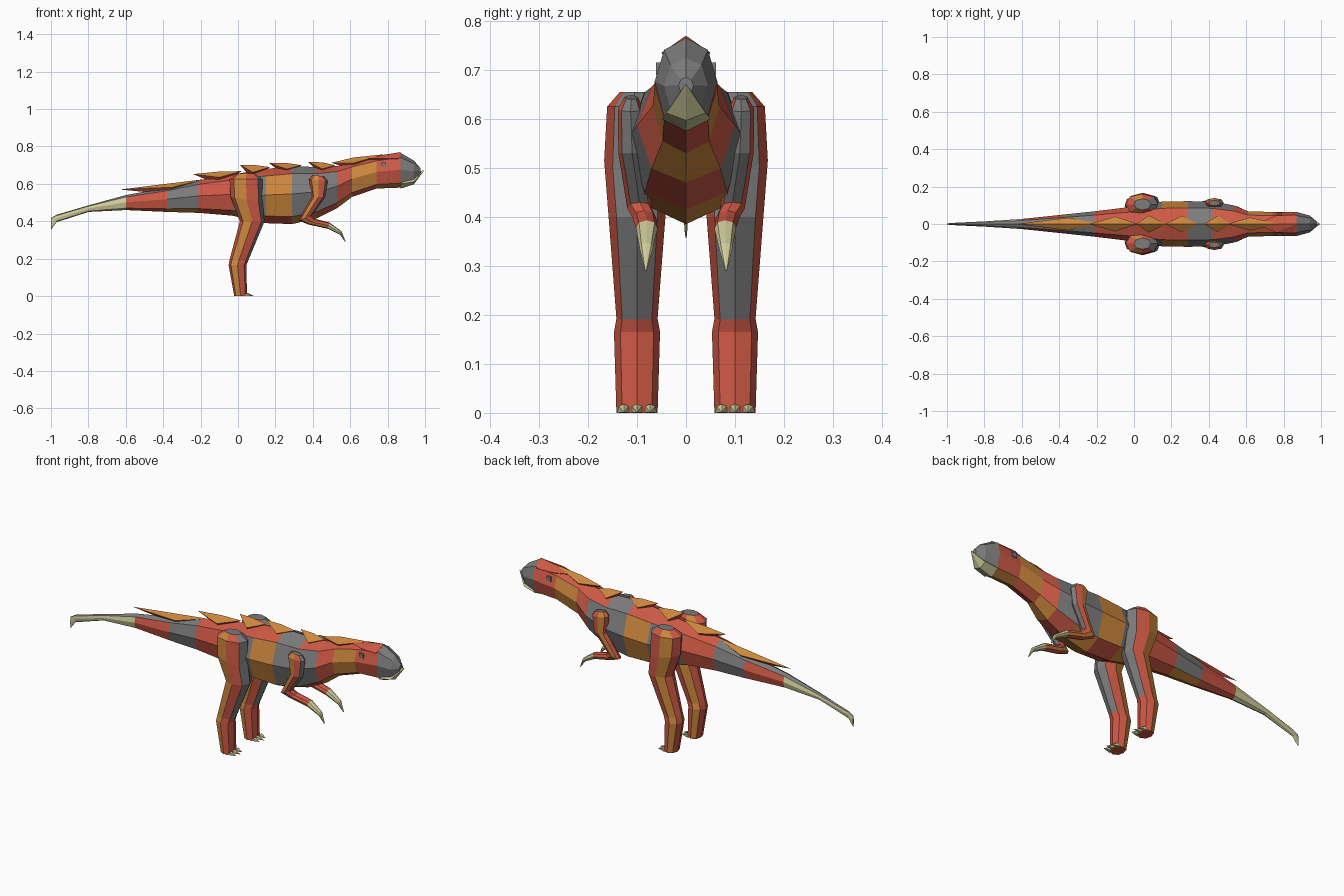
import bpy, bmesh

cube = bpy.data.objects.get("Cube")
if cube:
    bpy.data.objects.remove(cube, do_unlink=True)

MATS = []
for name, col in [("brick_red", (.62, .1, .06)), ("slate_grey", (.2, .2, .2)),
                  ("burnt_orange", (.6, .24, .045)), ("claw_cream", (.62, .6, .32))]:
    m = bpy.data.materials.new(name)
    m.use_nodes = True
    m.diffuse_color = (*col, 1)
    m.node_tree.nodes["Principled BSDF"].inputs["Base Color"].default_value = (*col, 1)
    MATS.append(m)
CODE = "rgoc"  # one letter per material


def finish(bm, name):
    bmesh.ops.recalc_face_normals(bm, faces=bm.faces)
    me = bpy.data.meshes.new(name)
    bm.to_mesh(me)
    bm.free()
    for m in MATS:
        me.materials.append(m)
    ob = bpy.data.objects.new(name, me)
    bpy.context.scene.collection.objects.link(ob)


def loft(name, rings, colour):
    """Skin closed rings; colour(segment, side) gives a colour letter."""
    bm = bmesh.new()
    loops = [[bm.verts.new(p) for p in r] for r in rings]
    n = len(loops[0])
    for s, (a, b) in enumerate(zip(loops, loops[1:])):
        for k in range(n):
            f = bm.faces.new((a[k], a[(k + 1) % n], b[(k + 1) % n], b[k]))
            f.material_index = CODE.index(colour(s, k))
    for s, loop in ((0, loops[0]), (len(rings) - 2, loops[-1])):
        bm.faces.new(loop).material_index = CODE.index(colour(s, 0))
    finish(bm, name)


def hull(name, points, over, under):
    """Convex solid with one colour for raised faces and one for the rest."""
    bm = bmesh.new()
    for p in points:
        bm.verts.new(p)
    bmesh.ops.convex_hull(bm, input=bm.verts)
    bmesh.ops.recalc_face_normals(bm, faces=bm.faces)
    for f in bm.faces:
        f.normal_update()
        f.material_index = CODE.index(over if f.normal.z > 0.1 else under)
    finish(bm, name)


# Body from tail tip to snout: x, bottom, top, half width
BODY = [(-1, .355, .417, .003), (-.97, .395, .435, .006), (-.8, .45, .485, .014),
        (-.6, .46, .54, .027), (-.38, .45, .58, .05), (-.21, .445, .62, .068),
        (-.03, .43, .65, .09), (.15, .39, .68, .12), (.29, .385, .695, .122),
        (.42, .415, .69, .12), (.53, .47, .695, .1), (.61, .53, .715, .068),
        (.74, .575, .745, .064), (.87, .58, .765, .064), (.94, .605, .725, .045),
        (.975, .65, .685, .015)]
PROFILE = [(0, 1), (.7, .87), (1, .52), (.7, .13), (0, 0), (-.7, .13), (-1, .52), (-.7, .87)]
BACK = "gggggrrrgrrrrgg"
SIDE = "cccrgrgoggrorgg"
BELLY = "cccrororororocc"


def body_colour(s, k):
    return (BACK, SIDE, SIDE, BELLY)[k if k < 4 else 7 - k][s]


loft("body", [[(x, u * w, lo + v * (hi - lo)) for u, v in PROFILE] for x, lo, hi, w in BODY],
     body_colour)

# Back crest plates: rear tip, widest point, front end, half width
CRESTS = [((-.63, .57), (-.35, .592), (-.18, .625), .034),
          ((-.24, .652), (-.1, .645), (.02, .668), .04),
          ((.01, .702), (.08, .672), (.17, .69), .045),
          ((.165, .712), (.26, .69), (.34, .7), .045),
          ((.375, .718), (.45, .69), (.52, .7), .045),
          ((.5, .713), (.62, .722), (.78, .758), .035)]
for i, (tip, mid, end, w) in enumerate(CRESTS):
    x, z = mid
    hull(f"back_crest_{i + 1}", [(tip[0], 0, tip[1]), (x, w, z - .01), (x, -w, z - .01),
         (x, 0, (tip[1] + end[1]) / 2 + .006), (end[0], 0, end[1]), (x, 0, z - .05)], "o", "r")
hull("head_crest", [(.65, 0, .735), (.87, 0, .77), (.76, .045, .735), (.76, -.045, .735),
                    (.86, .05, .735), (.86, -.05, .735), (.8, 0, .69)], "r", "r")

# Lower jaw with its upturned point
hull("jaw", [(.995, 0, .672), (.955, 0, .665), (.87, .05, .6), (.87, -.05, .6),
             (.87, 0, .575), (.94, .04, .612), (.94, -.04, .612), (.94, 0, .597)], "c", "c")

# Limbs: rear x, rear z, front x, front z, centre y, half width
LEG = [(0, .655, .09, .655, .105, .03), (-.045, .625, .13, .625, .105, .056),
       (-.04, .53, .132, .5, .105, .062), (.01, .4, .142, .4, .1, .058),
       (-.045, .195, .055, .19, .1, .042), (-.05, .165, .045, .165, .1, .047),
       (-.02, 0, .048, 0, .1, .042)]
ARM = [(.4, .648, .46, .64, .112, .014), (.38, .625, .48, .615, .113, .026),
       (.395, .53, .465, .53, .11, .028), (.325, .405, .395, .43, .095, .025),
       (.375, .383, .41, .413, .085, .024), (.48, .36, .49, .393, .08, .022),
       (.545, .328, .553, .347, .081, .014), (.573, .29, .575, .292, .082, .002)]
# Eight-sided section: position from rear to front, and sideways
SECTION = [(1, 0), (.87, .72), (.5, 1), (.13, .72), (0, 0), (.13, -.72), (.5, -1), (.87, -.72)]


def limb(name, path, side, claw_from, grey_until):
    rings = [[(x0 + t * (x1 - x0), side * (y + v * w), z0 + t * (z1 - z0)) for t, v in SECTION]
             for x0, z0, x1, z1, y, w in path]

    def colour(s, k):
        if s >= claw_from:
            return "c"
        if k in (0, 7):
            return "g" if s < grey_until else "r"
        return "o" if k in (2, 5) else "r"

    loft(name, rings, colour)


for side, word in ((1, "back"), (-1, "front")):
    limb(f"leg_{word}", LEG, side, 9, 4)
    limb(f"arm_{word}", ARM, side, 5, 3)
    # Three toe claws on each foot
    for t in (-1, 0, 1):
        y = side * .1 + t * .027
        hull(f"toe_claw_{word}_{t + 2}", [(.086 - .008 * abs(t), y, .001), (.03, y - .014, 0),
             (.03, y + .014, 0), (.045, y - .01, .014), (.045, y + .01, .014),
             (.05, y, .018)], "c", "c")
    # Thin eye plate
    hull(f"eye_{word}", [(x, side * y, z) for x, z in ((.765, .69), (.79, .69), (.765, .715),
         (.79, .715)) for y in (.053, .061)], "g", "g")
